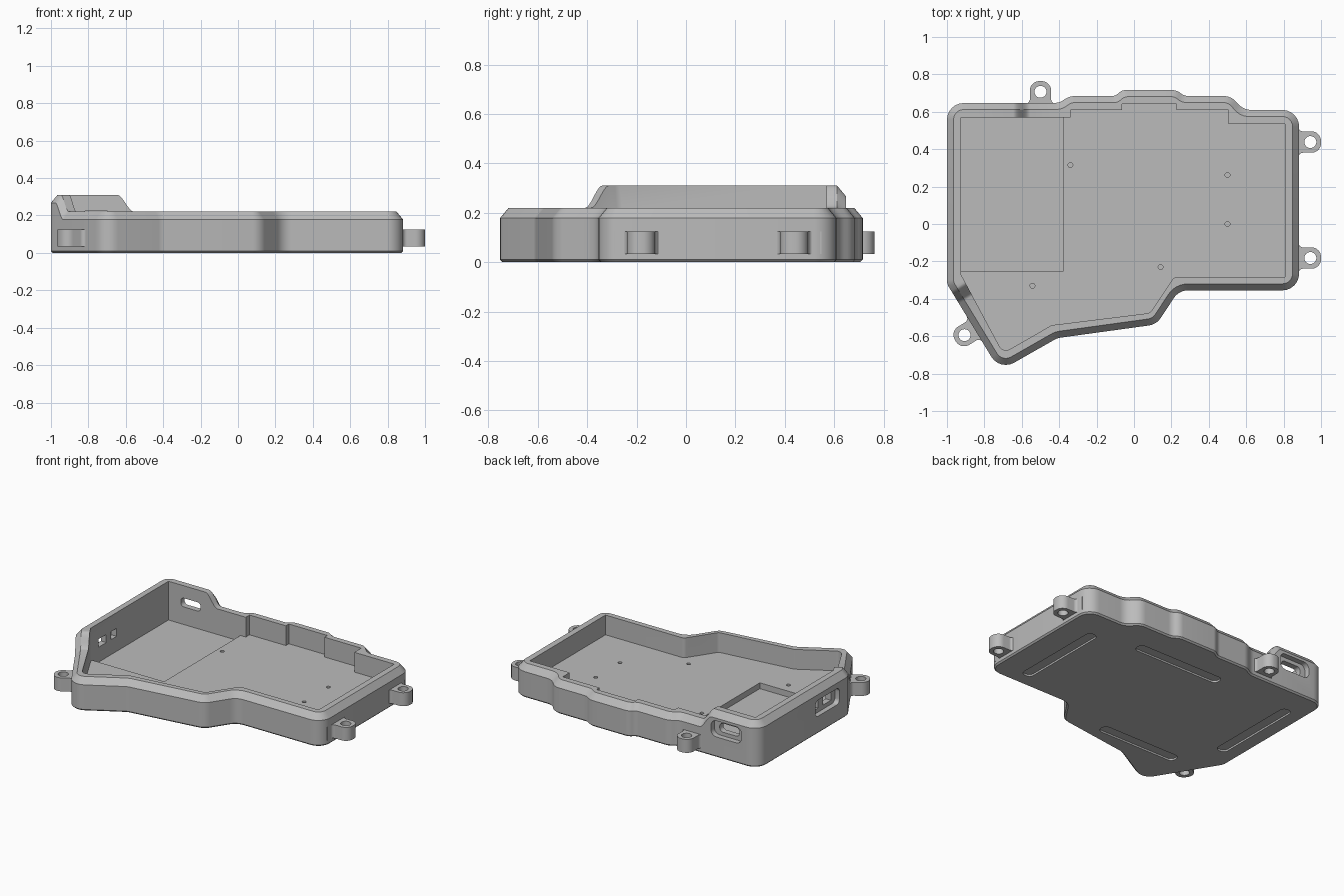
import bpy
import bmesh
from math import atan2, cos, sin, tan, pi, radians
from mathutils import Matrix, Vector

cube = bpy.data.objects.get("Cube")
if cube:
    bpy.data.objects.remove(cube, do_unlink=True)

grey = bpy.data.materials.new("case_grey")
grey.use_nodes = True
grey.diffuse_color = (0.5, 0.5, 0.5, 1)
grey.node_tree.nodes["Principled BSDF"].inputs["Base Color"].default_value = grey.diffuse_color


def fillet(points, radii, inset=0.0, segs=6):
    """Inset a counter-clockwise outline and round its corners."""
    pts = [Vector(p) for p in points]
    n = len(pts)
    if not isinstance(radii, (list, tuple)):
        radii = [radii] * n
    dirs = [(pts[(i + 1) % n] - pts[i]).normalized() for i in range(n)]
    moved, angles = [], []
    for i in range(n):
        a, b = dirs[i - 1], dirs[i]
        normals = Vector((-a.y - b.y, a.x + b.x))
        moved.append(pts[i] + normals * inset / (1 + a.dot(b)))
        angles.append(atan2(a.x * b.y - a.y * b.x, a.dot(b)))
    out = []
    for i in range(n):
        q, ang, a = moved[i], angles[i], dirs[i - 1]
        if abs(ang) < 0.01 or radii[i] == 0:
            out.append(q)
            continue
        side = 1 if ang > 0 else -1
        half = tan(abs(ang) / 2)
        room = min((q - moved[i - 1]).length, (moved[(i + 1) % n] - q).length)
        t = min(max(radii[i] - side * inset, 0.005) * half, 0.45 * room)
        start = q - a * t
        centre = start + Vector((-a.y, a.x)) * side * t / half
        arm = start - centre
        for k in range(segs + 1):
            c, s = cos(ang * k / segs), sin(ang * k / segs)
            out.append(centre + Vector((arm.x * c - arm.y * s, arm.x * s + arm.y * c)))
    return out


def loft(name, rings, matrix=Matrix()):
    """Closed solid through rings of equal point count, capped at both ends."""
    bm = bmesh.new()
    loops = [[bm.verts.new(matrix @ Vector(p)) for p in ring] for ring in rings]
    for low, high in zip(loops, loops[1:]):
        for i in range(len(low)):
            j = (i + 1) % len(low)
            bm.faces.new((low[i], low[j], high[j], high[i]))
    bm.faces.new(loops[0][::-1])
    bm.faces.new(loops[-1])
    bmesh.ops.recalc_face_normals(bm, faces=bm.faces)
    mesh = bpy.data.meshes.new(name)
    bm.to_mesh(mesh)
    bm.free()
    mesh.materials.append(grey)
    ob = bpy.data.objects.new(name, mesh)
    bpy.context.collection.objects.link(ob)
    return ob


def prism(name, pts, z0, z1, matrix=Matrix()):
    return loft(name, [[(p[0], p[1], z) for p in pts] for z in (z0, z1)], matrix)


def slab(u, v, width, height, radius):
    w, h = width / 2, height / 2
    return fillet([(u - w, v - h), (u + w, v - h), (u + w, v + h), (u - w, v + h)], radius)


def circle(x, y, r):
    return [(x + r * cos(k * pi / 12), y + r * sin(k * pi / 12)) for k in range(24)]


def carve(target, cutter):
    cutter.hide_render = True
    mod = target.modifiers.new("cut", 'BOOLEAN')
    mod.operation, mod.solver, mod.object = 'DIFFERENCE', 'EXACT', cutter
    bpy.context.view_layer.objects.active = target
    bpy.ops.object.modifier_apply(modifier=mod.name)
    bpy.data.objects.remove(cutter, do_unlink=True)


def finish(ob):
    bpy.ops.object.select_all(action='DESELECT')
    ob.select_set(True)
    bpy.context.view_layer.objects.active = ob
    bpy.ops.object.shade_smooth_by_angle(angle=radians(30))


def between(p, q, t0, t1, steps=10):
    return [Vector(p).lerp(Vector(q), t0 + (t1 - t0) * k / steps) for k in range(steps + 1)]


# Outer outline, with extra points where the tall wall sweeps down
back_left, left_front, tip = (-1, 0.647), (-1, -0.32), (-0.717, -0.785)
back_step = (-0.4, 0.647)
outline = [back_left, left_front, *between(left_front, tip, 0.08, 0.23), tip,
           (-0.41, -0.61), (0.12, -0.537), (0.24, -0.355), (0.883, -0.355),
           (0.883, 0.61), (0.585, 0.61), (0.52, 0.684), (0.27, 0.684), (0.227, 0.716),
           (-0.065, 0.716), (-0.1, 0.684), (-0.345, 0.684), back_step,
           *between(back_step, back_left, 0.26, 0.41)]


def ease(value, low, high):
    t = min(max((value - low) / (high - low), 0), 1)
    return t * t * (3 - 2 * t)


def rim_height(p):
    if p.y > 0:
        return 0.22 + 0.09 * ease(p.x, -0.556, -0.646)
    return 0.22 + 0.09 * ease(p.y, -0.427, -0.357) * (p.x < -0.8)


# Case shell: small bottom bevel, wall, chamfer, flat rim
tops = [rim_height(p) for p in fillet(outline, 0.09)]


def ring(inset, z=None, drop=0.0):
    pts = fillet(outline, 0.09, inset)
    return [(p.x, p.y, top - drop if z is None else z) for p, top in zip(pts, tops)]


case = loft("case_shell", [ring(0.01, 0), ring(0, 0.01), ring(0, drop=0.042),
                           ring(0.035), ring(0.13), ring(0.13, 0.15)])

# Cavity with square steps along the back, and the sunken bay
cavity = [(-0.925, 0.57), (-0.925, -0.27), (-0.7, -0.69), (-0.44, -0.541), (0.085, -0.476),
          (0.215, -0.283), (0.807, -0.283), (0.807, 0.535), (0.505, 0.535), (0.505, 0.61),
          (0.227, 0.61), (0.227, 0.642), (-0.065, 0.642), (-0.065, 0.61),
          (-0.34, 0.61), (-0.34, 0.57)]
radii = [0, 0, 0.04, 0.03, 0.03, 0.03] + [0] * 10
carve(case, prism("cavity_cutter", fillet(cavity, radii), 0.085, 0.5))
carve(case, prism("bay_cutter", slab(-0.6525, 0.1575, 0.545, 0.825, 0), 0.045, 0.2))

# Screw holes in the floor
for x, y in [(-0.34, 0.315), (0.5, 0.262), (0.5, 0), (0.142, -0.23), (-0.543, -0.33)]:
    carve(case, prism("screw_cutter", circle(x, y, 0.013), 0.04, 0.2))

# Connector opening in the back wall: outer pocket and through slot
back = Matrix.Rotation(pi / 2, 4, 'X')
carve(case, prism("back_pocket", slab(-0.757, 0.195, 0.23, 0.11, 0.04), -0.8, -0.61, back))
carve(case, prism("back_slot", slab(-0.757, 0.195, 0.15, 0.06, 0.025), -0.8, -0.5, back))

# Connector openings in the side wall
side = Matrix(((0, 0, 1), (1, 0, 0), (0, 1, 0))).to_4x4()
carve(case, prism("side_pocket", slab(-0.1, 0.175, 0.26, 0.11, 0.03), -1.2, -0.965, side))
for y, width in [(-0.145, 0.085), (-0.02, 0.06)]:
    carve(case, prism("side_slot", slab(y, 0.175, width, 0.055, 0), -1.2, -0.85, side))

# Shallow foot grooves underneath
for x, y, w, h in [(0.66, 0.07, 0.075, 0.66), (-0.863, 0.128, 0.075, 0.66),
                   (0.025, 0.456, 0.66, 0.075), (-0.42, -0.457, 0.6, 0.075)]:
    carve(case, prism("foot_cutter", slab(x, y, w, h, 0.037), -0.1, 0.012))
finish(case)

# Mounting lugs with flared roots
root, flare, half, end = -0.03, 0.11, 0.057, 0.117
half_lug = [(root, -flare), (-0.003, -flare), (-0.003, -half), (end, -half)]
lug_outline = half_lug + [(x, -y) for x, y in reversed(half_lug)]
lug_radii = [0, 0, 0.05, half, half, 0.05, 0, 0]
for name, x, y, turn in [("lug_left_back", 0.883, 0.438, 0), ("lug_left_front", 0.883, -0.182, 0),
                         ("lug_back", -0.5, 0.647, pi / 2),
                         ("lug_right_front", -0.855, -0.563, pi + atan2(0.524, 0.852))]:
    place = Matrix.Translation((x, y, 0)) @ Matrix.Rotation(turn, 4, 'Z')
    lug = prism(name, fillet(lug_outline, lug_radii, segs=10), 0.033, 0.125, place)
    carve(lug, prism("lug_hole", circle(0.06, 0, 0.032), 0, 0.2, place))
    finish(lug)
